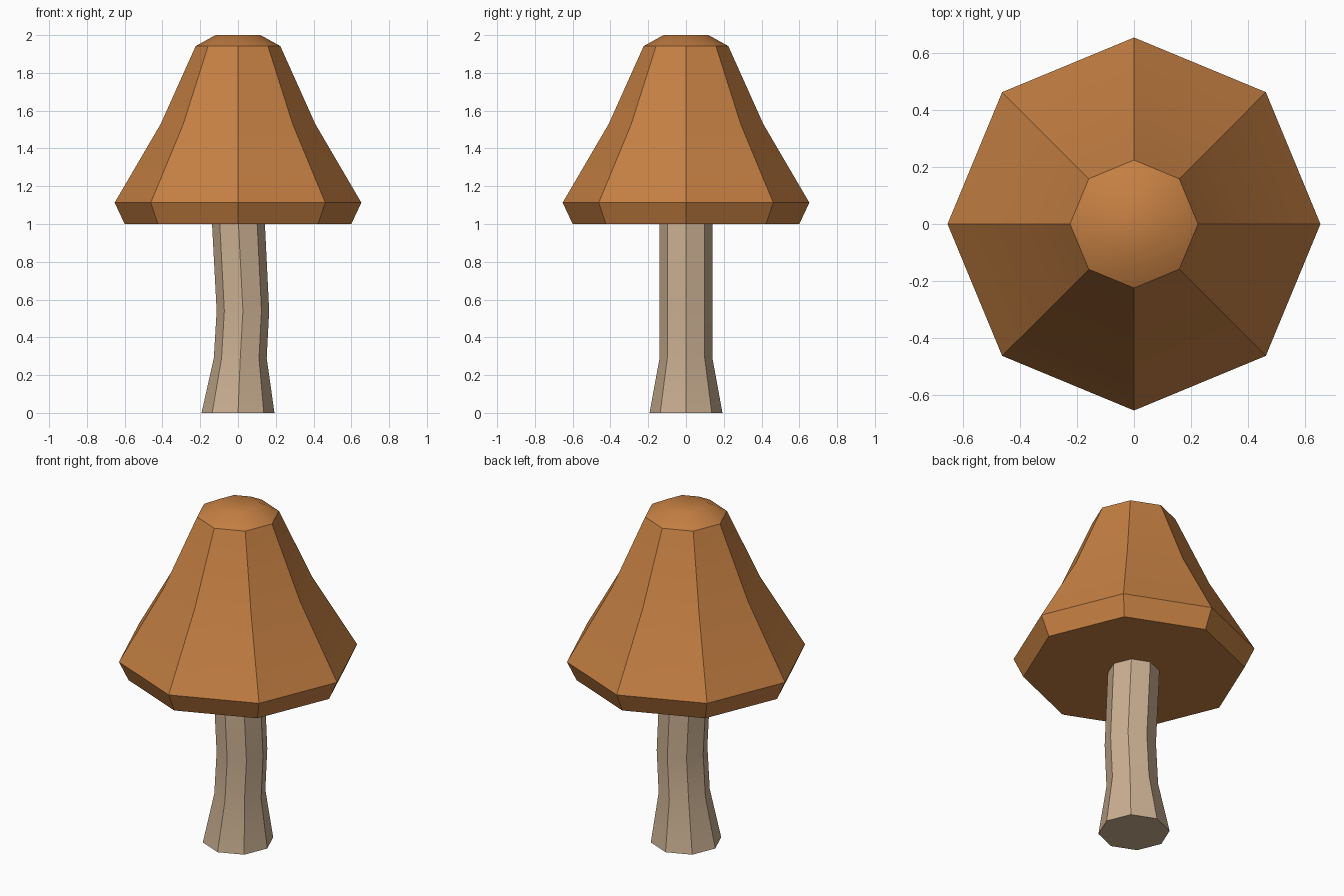
import bpy, bmesh, math

if "Cube" in bpy.data.objects:
    bpy.data.objects.remove(bpy.data.objects["Cube"])

SIDES = 8


def material(name, rgb):
    m = bpy.data.materials.new(name)
    m.diffuse_color = (*rgb, 1.0)
    m.use_nodes = True
    m.node_tree.nodes["Principled BSDF"].inputs["Base Color"].default_value = m.diffuse_color
    return m


def ringed_solid(name, rings, mat):
    """Closed octagonal solid from rings of (z, radius, x offset)."""
    bm = bmesh.new()
    loops = []
    for z, r, ox in rings:
        loops.append([bm.verts.new((ox + r * math.cos(math.tau * i / SIDES),
                                    r * math.sin(math.tau * i / SIDES), z))
                      for i in range(SIDES)])
    for a, b in zip(loops, loops[1:]):
        for i in range(SIDES):
            j = (i + 1) % SIDES
            bm.faces.new((a[i], a[j], b[j], b[i]))
    bm.faces.new(loops[0][::-1])
    bm.faces.new(loops[-1])
    mesh = bpy.data.meshes.new(name)
    bm.to_mesh(mesh)
    bm.free()
    mesh.materials.append(mat)
    obj = bpy.data.objects.new(name, mesh)
    bpy.context.collection.objects.link(obj)
    bpy.ops.object.select_all(action='DESELECT')
    obj.select_set(True)
    bpy.context.view_layer.objects.active = obj
    bpy.ops.object.shade_smooth_by_angle(angle=math.radians(33))
    return obj


cap_brown = material("cap_brown", (0.56, 0.215, 0.056))
stem_beige = material("stem_beige", (0.59, 0.43, 0.285))

# Slightly bent stem with a flared foot
ringed_solid("stem", [(0.0, 0.193, 0.0), (0.29, 0.14, 0.012),
                      (0.54, 0.139, 0.026), (1.01, 0.14, 0.002)], stem_beige)

# Bell-shaped cap with an undercut rim and bevelled tip
ringed_solid("cap", [(1.0, 0.60, 0.0), (1.113, 0.653, 0.0), (1.53, 0.409, 0.0),
                     (1.942, 0.224, 0.0), (2.0, 0.119, 0.0)], cap_brown)
